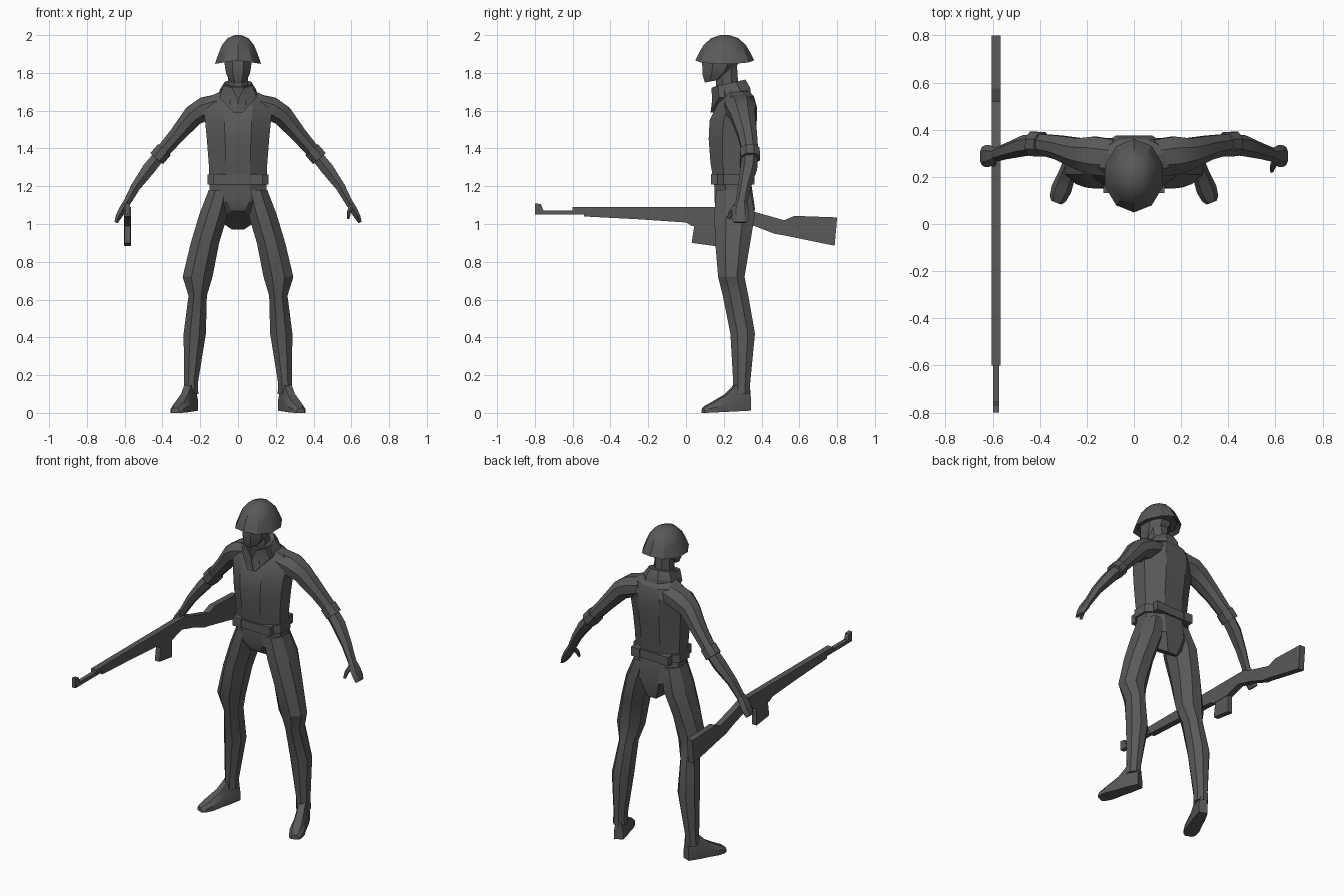
import bpy, bmesh, math
from mathutils import Vector

cloth = bpy.data.materials.new("dark grey")
cloth.diffuse_color = (0.1, 0.1, 0.1, 1)


def finish(name, bm, mirror=False, smooth=25):
    bmesh.ops.recalc_face_normals(bm, faces=bm.faces)
    me = bpy.data.meshes.new(name)
    bm.to_mesh(me)
    bm.free()
    me.materials.append(cloth)
    ob = bpy.data.objects.new(name, me)
    bpy.context.collection.objects.link(ob)
    if mirror:
        ob.modifiers.new("mirror", 'MIRROR').use_mirror_merge = False
    bpy.ops.object.select_all(action='DESELECT')
    ob.select_set(True)
    bpy.context.view_layer.objects.active = ob
    bpy.ops.object.shade_smooth_by_angle(angle=math.radians(smooth))
    return ob


def skin(name, rings, **kw):
    """Join rings of points with quads and cap both ends."""
    bm = bmesh.new()
    vs = [[bm.verts.new(p) for p in r] for r in rings]
    n = len(vs[0])
    for a, b in zip(vs, vs[1:]):
        for i in range(n):
            j = (i + 1) % n
            bm.faces.new((a[i], a[j], b[j], b[i]))
    bm.faces.new(vs[0])
    bm.faces.new(vs[-1])
    return finish(name, bm, **kw)


def level(x0, x1, y0, y1, z, n=8, tilt=0.0, sag=0.0):
    """Flat ring filling a box; tilt lowers the back, sag lowers the sides."""
    k = 1 / math.cos(math.pi / n)
    pts = []
    for i in range(n):
        a = 2 * math.pi * (i + 0.5) / n
        c, s = math.cos(a) * k, math.sin(a) * k
        pts.append(((x0 + x1) / 2 + c * (x1 - x0) / 2,
                    (y0 + y1) / 2 + s * (y1 - y0) / 2,
                    z - tilt * s - sag * abs(c)))
    return pts


def limb(name, path, n=6, **kw):
    """Tube along (x, y, z, half thickness, half depth) stations."""
    pts = [Vector(p[:3]) for p in path]
    rings = []
    for i, p in enumerate(path):
        d = (pts[min(i + 1, len(pts) - 1)] - pts[max(i - 1, 0)]).normalized()
        u = d.cross(Vector((0, 1, 0))).normalized()
        v = u.cross(d)
        rings.append([pts[i] + u * p[3] * math.cos(2 * math.pi * (k + .5) / n)
                      + v * p[4] * math.sin(2 * math.pi * (k + .5) / n) for k in range(n)])
    return skin(name, rings, mirror=True, **kw)


def plate(name, outline, x, half):
    """Side outline in (y, z) given thickness along x."""
    bm = bmesh.new()
    f = bm.faces.new([bm.verts.new((x - half, y, z)) for y, z in outline])
    out = bmesh.ops.extrude_face_region(bm, geom=[f])
    for v in out["geom"]:
        if isinstance(v, bmesh.types.BMVert):
            v.co.x += 2 * half
    return finish(name, bm, smooth=10)


# torso and pelvis
skin("torso", [level(-w, w, a, b, z) for w, a, b, z in (
    (.150, .15, .34, 1.20), (.155, .13, .35, 1.32), (.165, .12, .365, 1.45),
    (.175, .125, .375, 1.55), (.185, .16, .375, 1.62), (.150, .19, .36, 1.675),
    (.075, .19, .33, 1.71))])
skin("pelvis", [level(-w, w, a, b, z, tilt=t) for w, a, b, z, t in (
    (.075, .17, .34, 1.02, .05), (.155, .15, .365, 1.10, .02), (.150, .15, .345, 1.22, 0))])

# belt with small pouches
skin("belt", [level(-.162, .162, .132, .358, z) for z in (1.21, 1.262)])
for px, py in ((.10, .150), (.10, .345)):
    skin("belt_pouch", [level(px - .03, px + .03, py - .018, py + .018, z, n=4)
                        for z in (1.208, 1.264)], mirror=True)

# legs with baggy knees
skin("leg", [level(*r) for r in (
    (.21, .29, .25, .34, .10), (.212, .285, .25, .34, .16), (.17, .288, .235, .365, .42),
    (.165, .262, .195, .33, .62), (.135, .293, .17, .31, .72), (.10, .25, .155, .34, .90),
    (.055, .205, .15, .365, 1.05), (.03, .155, .16, .34, 1.18))], mirror=True)

# boots, turned outward
boot = []
for t, half, h in ((0, .026, .12), (.08, .036, .15), (.13, .037, .10), (.20, .044, .06),
                   (.245, .036, .038), (.262, .022, .026)):
    d = Vector((.36, -.933, 0))
    s = Vector((.933, .36, 0))
    c = Vector((.236, .335, 0)) + d * t
    base = .012 * (1 - t / .262)
    boot.append([c + s * (half * k) + Vector((0, 0, z)) for k, z in (
        (-1, base), (1, base), (1, h * .55), (.55, h), (-.55, h), (-1, h * .55))])
skin("boot", boot, mirror=True)

# arms, rolled cuffs and hands
limb("upper_arm", [(.09, .28, 1.635, .060, .085), (.175, .29, 1.61, .068, .088),
                   (.235, .30, 1.575, .060, .070), (.32, .325, 1.475, .046, .055),
                   (.415, .342, 1.365, .038, .045)], n=8)
limb("sleeve_cuff", [(.390, .338, 1.393, .048, .056), (.430, .340, 1.347, .048, .056)], n=8)
limb("forearm", [(.40, .34, 1.38, .036, .044), (.47, .332, 1.295, .039, .045),
                 (.54, .31, 1.20, .029, .035), (.595, .292, 1.10, .021, .030)])
limb("hand", [(.587, .292, 1.12, .020, .030), (.612, .289, 1.075, .023, .046),
              (.634, .288, 1.035, .018, .046), (.646, .288, 1.008, .010, .038)])
limb("thumb", [(.600, .268, 1.095, .014, .018), (.588, .243, 1.065, .012, .016),
               (.584, .225, 1.03, .007, .010)])

# neck, collar and head
skin("neck", [level(-.055, .055, .16, .28, 1.68), level(-.052, .052, .155, .27, 1.84)])
skin("collar", [level(-w, w, a, b, z, tilt=t) for w, a, b, z, t in (
    (.105, .15, .345, 1.65, -.02), (.098, .155, .34, 1.70, -.02), (.070, .145, .315, 1.745, -.02))])
skin("collar_point", [
    [(-.012, .130, 1.59), (.025, .130, 1.59), (.025, .17, 1.59), (-.012, .17, 1.59)],
    [(0, .138, 1.655), (.098, .175, 1.67), (.098, .22, 1.67), (0, .19, 1.655)],
    [(.028, .135, 1.72), (.078, .17, 1.735), (.078, .24, 1.735), (.028, .20, 1.72)]],
    mirror=True)
skin("head", [level(-w, w, a, b, z, tilt=t) for w, a, b, z, t in (
    (.040, .100, .185, 1.757, -.008), (.063, .088, .25, 1.80, -.012),
    (.073, .085, .285, 1.86, 0), (.070, .10, .29, 1.92, 0))])

# helmet with flared rim
skin("helmet", [level(-w, w, .205 - d, .205 + d, z, 10, 0, s) for w, d, z, s in (
    (.098, .125, 1.885, .02), (.122, .148, 1.866, .018), (.105, .130, 1.905, .008),
    (.086, .108, 1.945, 0), (.056, .070, 1.983, 0), (.018, .022, 2.0, 0))], smooth=30)

# rifle
gx = -.585
plate("rifle_body", [(-.60, 1.09), (-.60, 1.068), (-.54, 1.066), (-.54, 1.04), (-.25, 1.025),
                     (0, 1.008), (.03, .99), (.15, .99), (.25, 1.02), (.36, .99),
                     (.47, .948), (.52, .94), (.787, .885), (.80, 1.035), (.575, 1.043),
                     (.52, 1.02), (.37, 1.062), (.29, 1.09)], gx, .019)
plate("rifle_magazine", [(.045, 1.0), (.03, .90), (.155, .883), (.155, 1.0)], gx, .016)
plate("rifle_barrel", [(-.80, 1.05), (-.50, 1.05), (-.50, 1.072), (-.755, 1.072),
                       (-.768, 1.105), (-.80, 1.11)], gx, .013)
